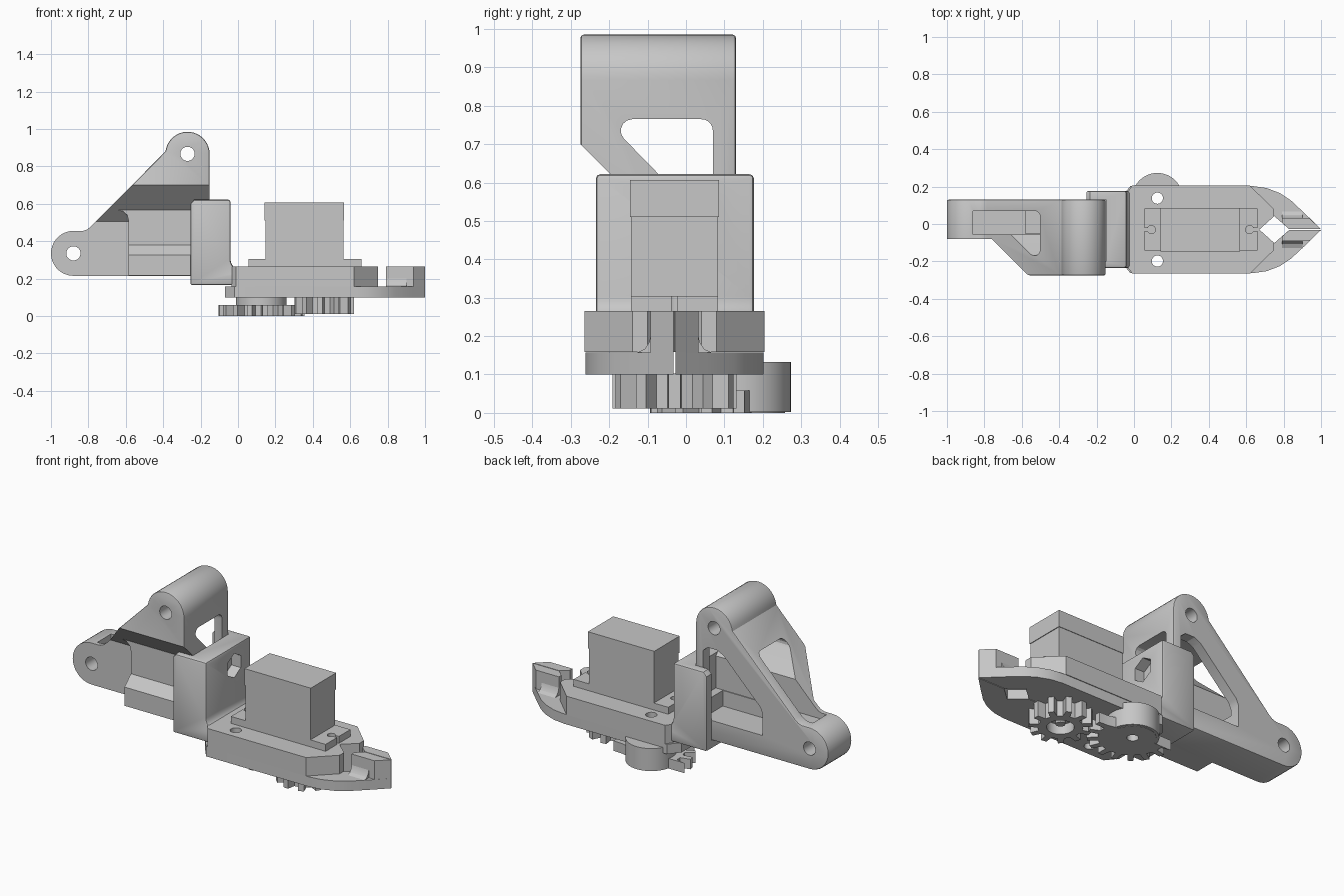
import bpy, bmesh
from math import sin, cos, radians, pi
from mathutils import Vector

if "Cube" in bpy.data.objects:
    bpy.data.objects.remove(bpy.data.objects["Cube"])

GREY = (0.57, 0.57, 0.57, 1)
mat = bpy.data.materials.new("plain_grey")
mat.use_nodes = True
mat.diffuse_color = GREY
mat.node_tree.nodes["Principled BSDF"].inputs["Base Color"].default_value = GREY
MID = -0.03          # centre line of the gripper in y


def arc(cx, cy, r, a0, a1, n=14):
    angles = [radians(a0 + (a1 - a0) * i / n) for i in range(n + 1)]
    return [(cx + r * cos(a), cy + r * sin(a)) for a in angles]


def apply(obj, mod):
    bpy.context.view_layer.objects.active = obj
    bpy.ops.object.modifier_apply(modifier=mod.name)


def prism(name, pts, axis, lo, hi, bevel=0):
    """Extrude a flat outline along an axis from lo to hi."""
    place = {"x": lambda p, t: (t, p[0], p[1]),
             "y": lambda p, t: (p[0], t, p[1]),
             "z": lambda p, t: (p[0], p[1], t)}[axis]
    bm = bmesh.new()
    face = bm.faces.new([bm.verts.new(place(p, lo)) for p in pts])
    new = bmesh.ops.extrude_face_region(bm, geom=[face])["geom"]
    shift = Vector(place((0, 0), hi - lo))
    bmesh.ops.translate(bm, vec=shift, verts=[v for v in new if isinstance(v, bmesh.types.BMVert)])
    bmesh.ops.recalc_face_normals(bm, faces=bm.faces)
    mesh = bpy.data.meshes.new(name)
    bm.to_mesh(mesh)
    bm.free()
    mesh.materials.append(mat)
    obj = bpy.data.objects.new(name, mesh)
    bpy.context.collection.objects.link(obj)
    if bevel:
        mod = obj.modifiers.new("bevel", "BEVEL")
        mod.width, mod.segments, mod.angle_limit = bevel, 2, radians(50)
        apply(obj, mod)
    return obj


def box(name, x0, x1, y0, y1, z0, z1):
    return prism(name, [(x0, y0), (x1, y0), (x1, y1), (x0, y1)], "z", z0, z1)


def disc(name, x, y, r, axis, lo, hi, n=32):
    return prism(name, arc(x, y, r, 0, 360 * (n - 1) / n, n - 1), axis, lo, hi)


def cut(obj, *cutters):
    for c in cutters:
        mod = obj.modifiers.new("cut", "BOOLEAN")
        mod.operation, mod.solver, mod.object = "DIFFERENCE", "EXACT", c
        apply(obj, mod)
        bpy.data.objects.remove(c)


def gear(name, x, y, r, root, teeth, z0, z1, back=None):
    """Toothed wheel; with back set, the +y side is a plain arc of that radius."""
    pts = []
    for i in range(teeth):
        for frac, rad in ((-0.27, root), (-0.17, r), (0.17, r), (0.27, root)):
            a = 2 * pi * (i + frac) / teeth
            if back and sin(a) > 0.2:
                rad = back
            pts.append((x + rad * cos(a), y + rad * sin(a)))
    return prism(name, pts, "z", z0, z1)


# Arm bracket: two rounded lugs joined by a sloped wall
lug_low, lug_high = (-0.88, 0.335), (-0.27, 0.867)
outline = (arc(*lug_low, 0.12, 270, 90, 18) + [(-0.83, 0.455), (-0.806, 0.463), (-0.785, 0.48)]
           + [(-0.4, 0.868), (-0.388, 0.88)] + arc(*lug_high, 0.118, 165, 0, 18) + [(-0.152, 0.215)])
bracket = prism("arm_bracket", outline, "y", -0.275, 0.13, 0.008)
under_slope = prism("c", [(-0.5, 0), (-0.08, 0), (-0.08, 0.505), (-0.5, 0.925)], "x", -1.2, 0.1)
tunnel = prism("c", [(0.07, 0.42), (-0.055, 0.42), (-0.055, 0.605)]
               + arc(-0.14, 0.735, 0.03, 225, 90, 5)
               + arc(0.04, 0.735, 0.03, 90, 0, 5), "x", -0.86, 0.1)
side_window = prism("c", [(-0.2, 0.33), (-0.58, 0.33), (-0.58, 0.455), (-0.565, 0.49),
                          (-0.33, 0.725), (-0.29, 0.745), (-0.23, 0.745), (-0.2, 0.72)],
                    "y", -0.05, 0.3)
cut(bracket, under_slope, tunnel, side_window,
    disc("c", *lug_low, 0.038, "y", -0.5, 0.5),
    disc("c", *lug_high, 0.038, "y", -0.5, 0.5))

# Raised front panel with a rounded left edge, and the chamfered rail below it
prism("bracket_panel", [(-0.152, 0.217), (-0.585, 0.217), (-0.585, 0.51), (-0.593, 0.54),
                        (-0.615, 0.56), (-0.64, 0.566), (-0.152, 0.566)], "y", -0.142, -0.06)
prism("bracket_rail", [(-0.05, 0.217), (-0.2, 0.217), (-0.2, 0.325), (-0.142, 0.38), (-0.05, 0.38)],
      "x", -0.585, -0.152)

# Wrist clamp with side cheeks and a nut pocket
profile = ([(-0.255, 0.165), (-0.255, 0.6), (-0.235, 0.622), (-0.04, 0.622)]
           + arc(0.015, 0.303, 0.055, 180, 270, 6) + [(0.06, 0.248), (0.06, 0.165)])
clamp = prism("wrist_clamp", profile, "y", -0.235, 0.177, 0.012)
cut(clamp, box("c", -0.4, -0.15, -0.2, 0.131, 0.214, 0.9),
    prism("c", arc(0.022, 0.51, 0.07, 30, 330, 5), "x", -0.1, 0.1))


def pivot_holes(*sides):
    return [disc("c", 0.125, MID + s * 0.168, 0.03, "z", -0.1, 0.4) for s in sides]


# Palm plate with chamfered end, V notch and pivot holes
half = [(0.62, 0.235), (0.748, 0.11), (0.748, 0.07)]
palm_outline = ([(-0.01, MID - 0.235)] + [(x, MID - d) for x, d in half] + [(0.67, MID)]
                + [(x, MID + d) for x, d in reversed(half)]
                + [(-0.01, MID + 0.235), (-0.035, MID + 0.2), (-0.035, MID - 0.2)])
palm = prism("palm_plate", palm_outline, "z", 0.158, 0.265)
cut(palm, *pivot_holes(1, -1))

# Servo with mounting flange
flange = box("servo_flange", 0.055, 0.66, -0.143, 0.083, 0.265, 0.305)
cut(flange, *[disc("c", x, MID, 0.022, "z", 0.2, 0.4, 16) for x in (0.093, 0.618)],
    box("c", 0.0, 0.093, MID - 0.008, MID + 0.008, 0.2, 0.4),
    box("c", 0.618, 0.7, MID - 0.008, MID + 0.008, 0.2, 0.4))
box("servo_body", 0.147, 0.563, -0.143, 0.083, 0.3, 0.51)
box("servo_cap", 0.143, 0.567, -0.146, 0.086, 0.51, 0.606)

# Two mirrored fingers with raised tips
for side, label in ((1, "left"), (-1, "right")):
    def mirrored(pts):
        return [(x, MID + side * d) for x, d in pts]
    plate = [(-0.07, 0.002), (-0.07, 0.17), (-0.02, 0.232), (0.64, 0.232), (0.71, 0.222),
             (0.78, 0.195), (0.84, 0.155), (0.92, 0.08), (1.0, 0.002),
             (0.83, 0.002), (0.75, 0.072), (0.67, 0.002)]
    finger = prism(label + "_finger", mirrored(plate), "z", 0.1, 0.157)
    cut(finger, *pivot_holes(side))
    tip = [(0.79, 0.038), (0.83, 0.002), (1.0, 0.002), (0.937, 0.062), (0.79, 0.062)]
    prism(label + "_finger_tip", mirrored(tip), "z", 0.15, 0.265)
    foot = [(0.06, 0.21), (0.066, 0.184), (0.078, 0.166), (0.1, 0.156), (0.06, 0.156)]
    prism(label + "_tip_fillet", [(MID + side * d, z) for d, z in foot], "x", 0.79, 0.9)

# Pivot hub with partly toothed wheel, and the servo's drive gear
pivot = (0.125, MID + 0.168)
hub = disc("pivot_hub", *pivot, 0.135, "z", 0.002, 0.132, 48)
cut(hub, *pivot_holes(1))
sector = gear("pivot_gear", *pivot, 0.232, 0.175, 17, 0.0, 0.058, back=0.12)
cut(sector, *pivot_holes(1))
drive = gear("drive_gear", 0.46, MID, 0.162, 0.115, 11, 0.012, 0.102)
cut(drive, disc("c", 0.46, MID, 0.07, "z", -0.1, 0.07))
disc("drive_hub", 0.46, MID, 0.025, "z", 0.03, 0.08, 16)

# Smooth the curved faces, keep the edges sharp
for obj in bpy.data.objects:
    obj.select_set(obj.type == "MESH")
bpy.context.view_layer.objects.active = bracket
bpy.ops.object.shade_smooth_by_angle(angle=radians(25))
